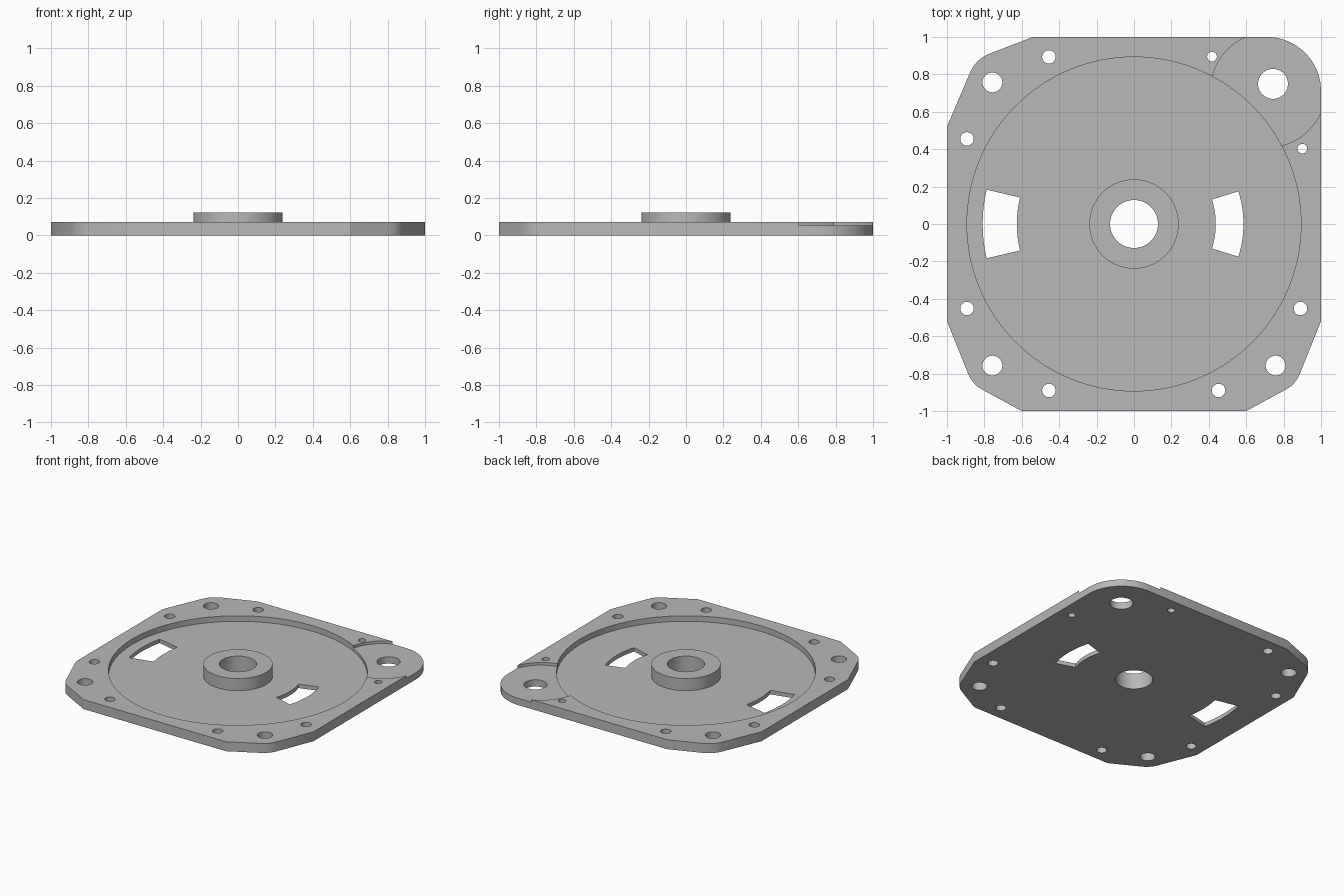
import bpy, bmesh, math
from mathutils import Vector

old = bpy.data.objects.get("Cube")
if old:
    bpy.data.objects.remove(old, do_unlink=True)

grey = bpy.data.materials.new("plain grey")
grey.use_nodes = True
colour = (0.48, 0.48, 0.48, 1)
grey.diffuse_color = colour
grey.node_tree.nodes["Principled BSDF"].inputs["Base Color"].default_value = colour

THICK, FLOOR, PAD, HUB = 0.072, 0.03, 0.052, 0.122


def arc(cx, cy, r, start, end, steps):
    """Points along an arc, angles in degrees."""
    angles = [math.radians(start + (end - start) * i / steps) for i in range(steps + 1)]
    return [(cx + r * math.cos(a), cy + r * math.sin(a)) for a in angles]


def circle(cx, cy, r, steps=48):
    return arc(cx, cy, r, 0, 360, steps)[:-1]


def sector(r_in, r_out, mid, half):
    """Slot bounded by two arcs about the centre."""
    return (arc(0, 0, r_out, mid - half, mid + half, 12)
            + arc(0, 0, r_in, mid + half, mid - half, 12))


def rounded(corner, before, after, size, steps=8):
    """Corner eased between its two neighbouring edges."""
    c = Vector(corner)
    a = c + (Vector(before) - c).normalized() * size
    b = c + (Vector(after) - c).normalized() * size
    ts = [i / steps for i in range(steps + 1)]
    return [tuple(a * (1 - t) ** 2 + c * 2 * t * (1 - t) + b * t * t) for t in ts]


def prism(name, outlines, z0, z1):
    """Extrude counter-clockwise outlines from z0 to z1."""
    bm = bmesh.new()
    for points in outlines:
        low = [bm.verts.new((x, y, z0)) for x, y in points]
        high = [bm.verts.new((x, y, z1)) for x, y in points]
        bm.faces.new(low[::-1])
        bm.faces.new(high)
        for i in range(len(low)):
            j = (i + 1) % len(low)
            bm.faces.new((low[i], low[j], high[j], high[i]))
    mesh = bpy.data.meshes.new(name)
    bm.to_mesh(mesh)
    bm.free()
    mesh.materials.append(grey)
    obj = bpy.data.objects.new(name, mesh)
    bpy.context.collection.objects.link(obj)
    return obj


def combine(target, tool, operation):
    """Apply a boolean and discard the tool."""
    mod = target.modifiers.new(operation.lower(), "BOOLEAN")
    mod.operation, mod.object, mod.solver = operation, tool, "EXACT"
    bpy.ops.object.select_all(action="DESELECT")
    bpy.context.view_layer.objects.active = target
    target.select_set(True)
    bpy.ops.object.modifier_apply(modifier=mod.name)
    bpy.data.objects.remove(tool, do_unlink=True)


# Plate outline: three clipped corners and one large round corner
front_left = [(0.6, -1), (0.864, -0.857), (1, -0.52)]
front_right = [(-x, y) for x, y in reversed(front_left)]
back_right = [(-0.54, 1), (-0.845, 0.883), (-1, 0.52)]
outline = []
for before, corner, after in (front_right, front_left):
    outline += [before] + rounded(corner, before, after, 0.06) + [after]
outline += arc(0.71, 0.71, 0.29, 0, 90, 24)
before, corner, after = back_right
outline += [before] + rounded(corner, before, after, 0.08) + [after]
plate = prism("cover_plate", [outline], 0, THICK)

# Round recess and shallower corner pad
combine(plate, prism("recess_cutter", [circle(0, 0, 0.893, 128)], FLOOR, 0.3), "DIFFERENCE")
combine(plate, prism("pad_cutter", [circle(0.717, 0.717, 0.306, 96)], PAD, 0.3), "DIFFERENCE")

# Raised central hub
combine(plate, prism("hub", [circle(0, 0, 0.239, 64)], FLOOR / 2, HUB), "UNION")

# Bore, bolt holes and curved slots
holes = [circle(0, 0, 0.128, 64), circle(0.743, 0.749, 0.08)]
for sx, sy in ((-1, 1), (-1, -1), (1, -1)):
    holes.append(circle(0.757 * sx, 0.757 * sy, 0.053))
for x, y in ((-0.455, 0.893), (-0.893, 0.455), (-0.893, -0.452),
             (-0.455, -0.89), (0.452, -0.89), (0.89, -0.452)):
    holes.append(circle(x, y, 0.036, 32))
for x, y in ((0.417, 0.895), (0.9, 0.403)):
    holes.append(circle(x, y, 0.026, 32))
holes += [sector(0.626, 0.809, 180, 13.1), sector(0.437, 0.585, 0, 17.4)]
combine(plate, prism("hole_cutter", holes, -0.1, 0.3), "DIFFERENCE")

bpy.ops.object.shade_smooth_by_angle(angle=math.radians(25))
